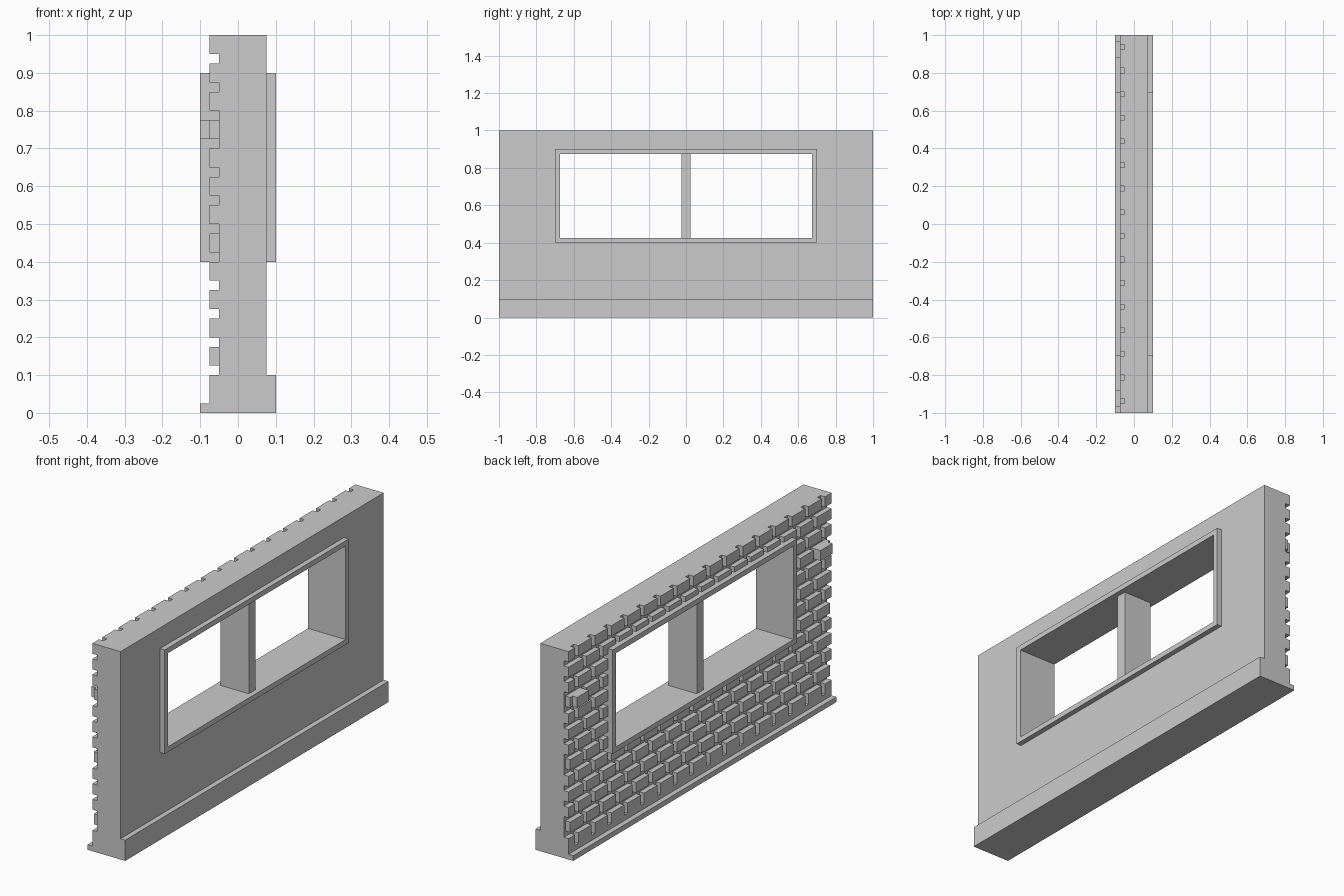
import bpy
import bmesh
from mathutils import Vector

cube = bpy.data.objects.get("Cube")
if cube:
    bpy.data.objects.remove(cube, do_unlink=True)

grey = bpy.data.materials.new("plain_grey")
grey.use_nodes = True
grey.diffuse_color = (0.6, 0.6, 0.6, 1)
grey.node_tree.nodes["Principled BSDF"].inputs["Base Color"].default_value = (0.6, 0.6, 0.6, 1)


def finish(name, bm):
    bmesh.ops.recalc_face_normals(bm, faces=bm.faces)
    mesh = bpy.data.meshes.new(name)
    bm.to_mesh(mesh)
    bm.free()
    mesh.materials.append(grey)
    obj = bpy.data.objects.new(name, mesh)
    bpy.context.collection.objects.link(obj)
    return obj


def add_box(bm, x0, x1, y0, y1, z0, z1):
    verts = bmesh.ops.create_cube(bm, size=1)["verts"]
    for v in verts:
        v.co = Vector((x0 if v.co.x < 0 else x1,
                       y0 if v.co.y < 0 else y1,
                       z0 if v.co.z < 0 else z1))


def box(name, *bounds):
    bm = bmesh.new()
    add_box(bm, *bounds)
    return finish(name, bm)


def ring(name, x0, x1, outer, inner):
    """Rectangular slab with a rectangular hole; rectangles are (half width, bottom, top)."""
    bm = bmesh.new()
    loops = []
    for x, (w, low, high) in ((x0, outer), (x1, outer), (x1, inner), (x0, inner)):
        corners = ((-w, low), (w, low), (w, high), (-w, high))
        loops.append([bm.verts.new((x, y, z)) for y, z in corners])
    for a, b in zip(loops, loops[1:] + loops[:1]):
        for i in range(4):
            j = (i + 1) % 4
            bm.faces.new((a[i], a[j], b[j], b[i]))
    return finish(name, bm)


FACE, BED = -0.075, -0.05          # brick face and mortar depth
FRAME = (0.7, 0.4, 0.9)
HALF, LOW, HIGH = FRAME

# Wall slab, window frame and centre post
ring("wall", BED, 0.075, (1, 0, 1), FRAME)
ring("window_frame", -0.1, 0.1, FRAME, (0.675, 0.425, 0.875))
box("window_post", FACE, 0.075, -0.025, 0.025, 0.425, 0.875)

# Skirting on one side, ledge and solid course under the bricks on the other
box("skirting", 0.075, 0.1, -1, 1, 0, 0.1)
box("bottom_ledge", -0.1, BED, -1, 1, 0, 0.025)
box("bottom_course", FACE, BED, -1, 1, 0.025, 0.05)

# Brick courses in running bond, trimmed around the window frame
PITCH, JOINT = 0.125, 0.025
bm = bmesh.new()
for row in range(13):
    top = 1 - row * 0.075
    bottom = top - 0.05
    start = -1 - PITCH / 2 if row % 2 == 0 else -1
    for i in range(17):
        y0 = max(-1, start + i * PITCH + JOINT / 2)
        y1 = min(1, start + (i + 1) * PITCH - JOINT / 2)
        if row % 4 == 1:
            y0 = -1 if y0 < -0.98 else y0
            y1 = 1 if y1 > 0.98 else y1
        if y1 - y0 < 0.001:
            continue
        if bottom > HIGH or top < LOW + 0.001:
            add_box(bm, FACE, BED, y0, y1, bottom, top)
            continue
        # Pieces left, right and above the frame
        for a, b, low in ((y0, min(y1, -HALF), bottom),
                          (max(y0, HALF), y1, bottom),
                          (max(y0, -HALF), min(y1, HALF), max(bottom, HIGH))):
            if b - a > 0.001 and top - low > 0.001:
                add_box(bm, FACE, BED, a, b, low, top)
finish("bricks", bm)

# Protruding blocks either side of the window
for name, side in (("left_block", 1), ("right_block", -1)):
    ends = sorted((side * 0.88, side * 0.97))
    box(name, -0.1, BED, *ends, 0.725, 0.775)
